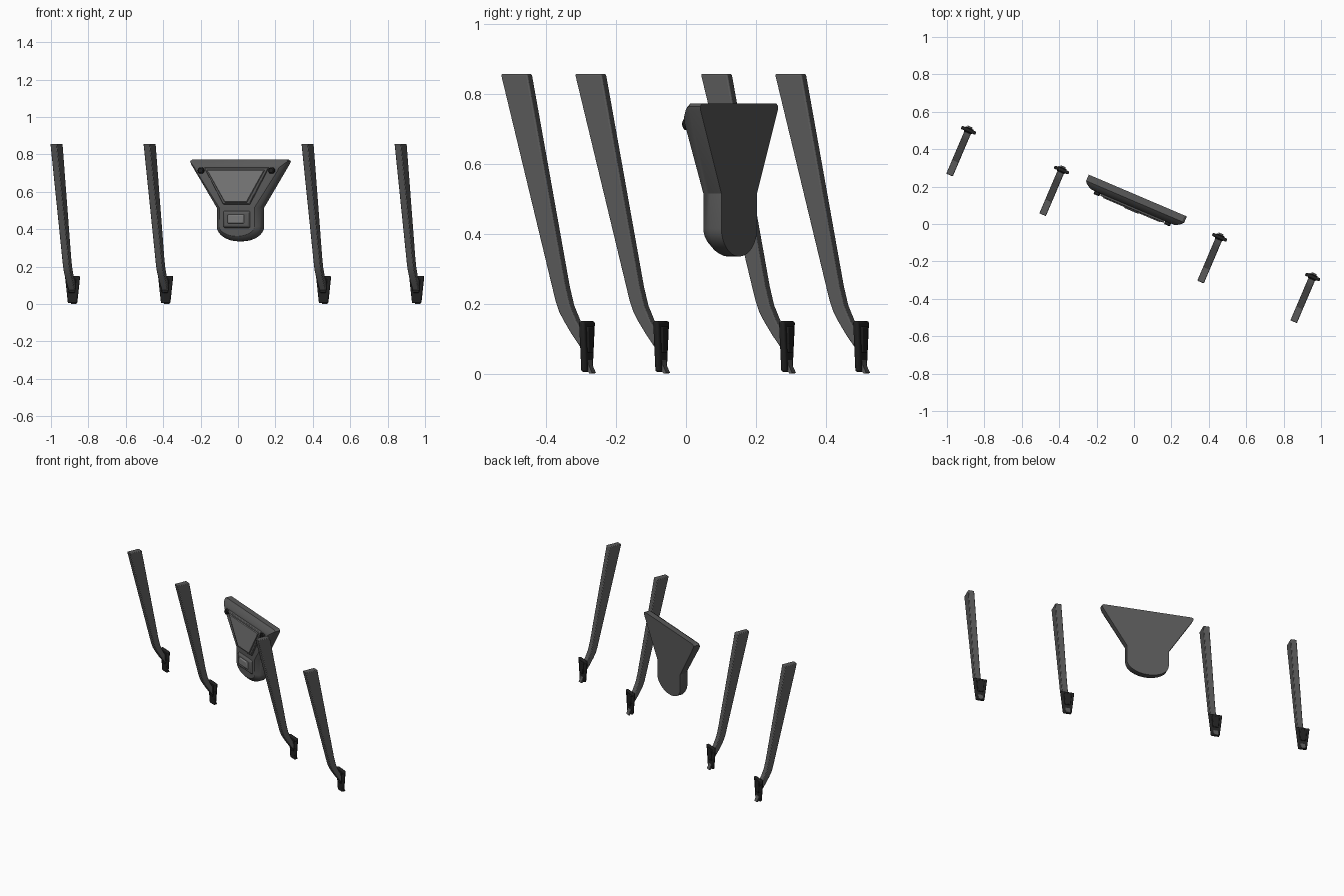
import bpy, bmesh, math
from mathutils import Matrix

if "Cube" in bpy.data.objects:
    bpy.data.objects.remove(bpy.data.objects["Cube"])

TURN = Matrix.Rotation(math.radians(-23.08), 4, 'Z')


def material(name, c):
    m = bpy.data.materials.new(name)
    m.diffuse_color = (c, c, c, 1)
    m.use_nodes = True
    m.node_tree.nodes["Principled BSDF"].inputs["Base Color"].default_value = m.diffuse_color
    return m


BODY, DARK, PALE = material("body_grey", 0.1), material("dark_rubber", 0.015), material("panel_grey", 0.2)


def loft(name, loops, mat, bevel=0, segments=2):
    """Join matching closed loops into a capped solid, then turn it into place."""
    bm = bmesh.new()
    rings = [[bm.verts.new(p) for p in loop] for loop in loops]
    n = len(rings[0])
    for a, b in zip(rings, rings[1:]):
        for i in range(n):
            j = (i + 1) % n
            bm.faces.new((a[i], a[j], b[j], b[i]))
    bm.faces.new(rings[0])
    bm.faces.new(rings[-1])
    bmesh.ops.recalc_face_normals(bm, faces=bm.faces)
    me = bpy.data.meshes.new(name)
    bm.to_mesh(me)
    bm.free()
    ob = bpy.data.objects.new(name, me)
    ob.matrix_world = TURN
    me.materials.append(mat)
    bpy.context.collection.objects.link(ob)
    if bevel:
        mod = ob.modifiers.new("bevel", 'BEVEL')
        mod.width, mod.segments = bevel, segments
        mod.limit_method, mod.angle_limit = 'ANGLE', math.radians(40)
    return ob


def slab(u, top, bottom, v):
    """Symmetric trapezoid loop: top and bottom are (half width, height)."""
    (ht, zt), (hb, zb) = top, bottom
    return [(u - ht, v, zt), (u + ht, v, zt), (u + hb, v, zb), (u - hb, v, zb)]


def disc(u, z, r, v, n=16):
    return [(u + r * math.cos(2 * math.pi * i / n), v, z + r * math.sin(2 * math.pi * i / n))
            for i in range(n)]


# Legs, each with a foot pad, a rib and a claw (profiles are depth, height)
LEG = [(-.147, .857), (.013, .245), (.023, .207), (.034, .177), (.049, .15), (.075, .11),
       (.108, .065), (.108, .118), (.088, .15), (.068, .195), (.054, .25), (-.064, .857)]
CLAW = [(.112, .045), (.122, .045), (.125, .025), (.136, .002), (.128, 0), (.114, .015)]
for k, u in enumerate((-1.01, -.469, .449, .99), 1):
    loft(f"leg_{k}", [[(u + s, v, z) for v, z in LEG] for s in (-.019, .019)], BODY, .004)
    loft(f"foot_pad_{k}", [slab(u, (.043, .15), (.026, .005), v) for v in (.105, .123)], DARK, .006)
    loft(f"foot_rib_{k}", [slab(u, (.024, .135), (.018, .06), .1),
                           slab(u, (.024, .135), (.018, .06), .128)], DARK, .004)
    loft(f"claw_{k}", [[(u + s, v, z) for v, z in CLAW] for s in (-.014, .014)], BODY)

# Housing: wide top tapering to a rounded lower end, with a sloped front rim
C = -.041


def outline(inset, v):
    ht, hn, zt = .285 - inset * 1.5, .13 - inset, .772 - inset * 1.3
    right = [(.012 * -1 + ht, zt), (ht, zt - .008), (ht - .004, zt - .02), (hn, .515)]
    arc = [(hn * math.cos(a), .415 - (.08 - inset) * math.sin(a))
           for a in (math.pi * i / 16 for i in range(17))]
    left = [(-u, z) for u, z in reversed(right)]
    return [(C + u, v, z) for u, z in right + arc + left]


loft("housing", [outline(0, .148), outline(0, .112), outline(.006, .1),
                 outline(.022, .084), outline(.028, .08)], BODY)

# Raised front panel
loft("front_panel_frame", [slab(C, (.19, .732), (.078, .532), .085),
                           slab(C, (.184, .728), (.075, .535), .068)], BODY, .003)
loft("front_panel", [slab(C, (.17, .718), (.066, .543), .07),
                     slab(C, (.163, .714), (.062, .547), .063)], PALE)

# Screws in the upper corners
for name, s in (("screw_left", -1), ("screw_right", 1)):
    x = C + s * .205
    loft(name, [disc(x, .714, .017, .085), disc(x, .714, .017, .067),
                disc(x, .714, .012, .063)], DARK)

# Sensor window in the lower end
loft("sensor_frame", [slab(C, (.08, .5), (.08, .405), .085),
                      slab(C, (.07, .49), (.07, .415), .066)], BODY, .006)
loft("sensor_button", [slab(C, (.05, .482), (.05, .428), .07),
                       slab(C, (.042, .475), (.042, .435), .059)], PALE, .003)

# Smooth the rounded parts, keeping edges crisp
for ob in bpy.context.collection.objects:
    ob.select_set(True)
    bpy.context.view_layer.objects.active = ob
bpy.ops.object.shade_smooth_by_angle(angle=math.radians(30))
